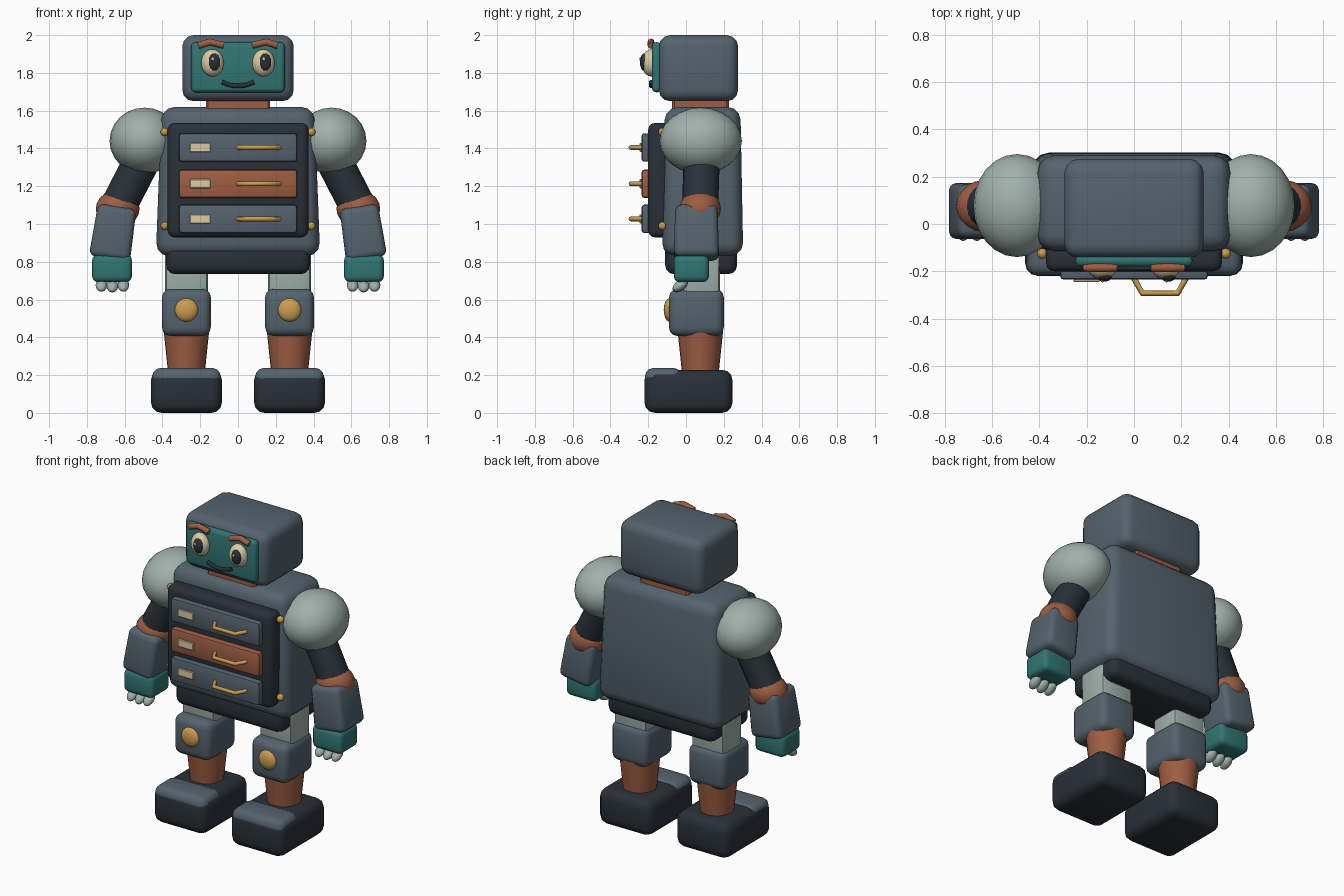
import bpy, bmesh, math
from mathutils import Matrix, Vector, Euler

if "Cube" in bpy.data.objects:
    bpy.data.objects.remove(bpy.data.objects["Cube"], do_unlink=True)


def material(name, rgb):
    m = bpy.data.materials.new(name)
    m.use_nodes = True
    m.diffuse_color = (*rgb, 1)
    bsdf = m.node_tree.nodes["Principled BSDF"]
    bsdf.inputs["Base Color"].default_value = (*rgb, 1)
    bsdf.inputs["Roughness"].default_value = 0.6
    return m


SLATE = material("slate", (0.09, 0.125, 0.155))
DARK = material("charcoal", (0.022, 0.03, 0.04))
PALE = material("pale grey", (0.35, 0.44, 0.41))
COPPER = material("copper", (0.34, 0.11, 0.055))
TEAL = material("teal", (0.03, 0.18, 0.17))
BRASS = material("brass", (0.6, 0.34, 0.08))
CREAM = material("cream", (0.72, 0.6, 0.37))


def finish(bm, name, mat, loc=(0, 0, 0), rot=(0, 0, 0), angle=35):
    me = bpy.data.meshes.new(name)
    bmesh.ops.recalc_face_normals(bm, faces=bm.faces)
    bm.to_mesh(me)
    bm.free()
    me.materials.append(mat)
    me.shade_smooth()
    me.set_sharp_from_angle(angle=math.radians(angle))
    ob = bpy.data.objects.new(name, me)
    ob.location, ob.rotation_euler = loc, rot
    bpy.context.collection.objects.link(ob)
    return ob


def box(name, mat, loc, size, bevel, top=1.0, rot=(0, 0, 0), segments=3):
    """Rounded box; top scales the upper face."""
    bm = bmesh.new()
    bmesh.ops.create_cube(bm, size=1, matrix=Matrix.Diagonal((*size, 1)))
    for v in bm.verts:
        if v.co.z > 0:
            v.co.x *= top
            v.co.y *= top
    bmesh.ops.bevel(bm, geom=bm.edges[:], offset=bevel, segments=segments,
                    profile=0.5, affect='EDGES')
    return finish(bm, name, mat, loc, rot)


def ball(name, mat, loc, radii, rot=(0, 0, 0), segs=24):
    bm = bmesh.new()
    bmesh.ops.create_uvsphere(bm, u_segments=segs, v_segments=segs // 2,
                              radius=1, matrix=Matrix.Diagonal((*radii, 1)))
    return finish(bm, name, mat, loc, rot)


def rod(name, mat, a, b, r1, r2, segs=20):
    """Cylinder or cone from a to b."""
    a, b = Vector(a), Vector(b)
    bm = bmesh.new()
    bmesh.ops.create_cone(bm, cap_ends=True, segments=segs, radius1=r1,
                          radius2=r2, depth=(b - a).length)
    rot = (b - a).to_track_quat('Z', 'Y').to_euler()
    return finish(bm, name, mat, (a + b) / 2, rot)


def tube(name, mat, points, radius):
    cu = bpy.data.curves.new(name, 'CURVE')
    cu.dimensions = '3D'
    cu.bevel_depth, cu.bevel_resolution = radius, 2
    cu.use_fill_caps = True
    sp = cu.splines.new('POLY')
    sp.points.add(len(points) - 1)
    for p, co in zip(sp.points, points):
        p.co = (*co, 1)
    cu.materials.append(mat)
    ob = bpy.data.objects.new(name, cu)
    bpy.context.collection.objects.link(ob)
    return ob


# Head and face
box("head", SLATE, (0, 0.066, 1.825), (0.59, 0.42, 0.35), 0.06)
box("face_plate", TEAL, (0, -0.155, 1.83), (0.495, 0.05, 0.265), 0.022)
box("neck", COPPER, (0, 0.077, 1.63), (0.34, 0.3, 0.12), 0.012, segments=1)
tube("mouth", DARK, [(0.085 * t, -0.185, 1.73 + 0.022 * t * t)
                     for t in (-1, -0.6, -0.2, 0.2, 0.6, 1)], 0.012)

# Torso, pelvis and chest of drawers
box("torso", SLATE, (0, 0.088, 1.225), (0.87, 0.43, 0.79), 0.07, top=0.93)
box("pelvis", DARK, (0, 0.08, 0.82), (0.76, 0.38, 0.17), 0.045)
box("drawer_frame", DARK, (0, -0.14, 1.232), (0.745, 0.12, 0.605), 0.035)
for i, z in enumerate((1.405, 1.213, 1.027)):
    box(f"drawer_{i}", COPPER if i == 1 else SLATE, (0, -0.2, z),
        (0.625, 0.07, 0.15), 0.014, segments=2)
    box(f"drawer_label_{i}", CREAM, (-0.2, -0.24, z), (0.11, 0.012, 0.048),
        0.003, segments=1)
    tube(f"drawer_handle_{i}", BRASS,
         [(0, -0.23, z), (0.035, -0.293, z), (0.185, -0.293, z),
          (0.22, -0.23, z)], 0.0125)

for side, s in (("left", 1), ("right", -1)):
    # Eye and brow
    ball(f"{side}_eye", CREAM, (s * 0.135, -0.185, 1.853), (0.06, 0.05, 0.072))
    ball(f"{side}_pupil", DARK, (s * 0.135 + 0.009, -0.222, 1.857),
         (0.032, 0.022, 0.046))
    ball(f"{side}_eye_glint", CREAM, (s * 0.135 + 0.002, -0.241, 1.873),
         (0.008, 0.006, 0.01), segs=12)
    tube(f"{side}_brow", COPPER, [(s * 0.075, -0.185, 1.946),
         (s * 0.15, -0.185, 1.964), (s * 0.21, -0.185, 1.944)], 0.018)

    # Torso bolts
    for level, z in (("upper", 1.487), ("lower", 0.99)):
        ball(f"{side}_{level}_bolt", BRASS, (s * 0.388, -0.125, z),
             (0.022, 0.022, 0.022), segs=16)

    # Arm
    ball(f"{side}_shoulder", PALE, (s * 0.495, 0.078, 1.44),
         (0.185, 0.218, 0.176))
    rod(f"{side}_upper_arm", DARK, (s * 0.47, 0.085, 1.41),
        (s * 0.63, 0.075, 1.1), 0.096, 0.096)
    ball(f"{side}_elbow", COPPER, (s * 0.637, 0.075, 1.08),
         (0.116, 0.11, 0.1), segs=20)
    box(f"{side}_forearm", SLATE, (s * 0.66, 0.055, 0.955),
        (0.22, 0.24, 0.28), 0.035, top=0.93, rot=(0, -s * 0.15, 0))
    box(f"{side}_hand", TEAL, (s * 0.667, 0.028, 0.765),
        (0.21, 0.185, 0.145), 0.03)
    for i in (-1, 0, 1):
        ball(f"{side}_finger_{i + 1}", PALE,
             (s * 0.665 + i * 0.058, -0.03, 0.676 - 0.004 * (i == 0)),
             (0.031, 0.026, 0.047), rot=(math.radians(-55), 0, 0), segs=16)

    # Leg
    x = s * 0.273
    box(f"{side}_thigh", PALE, (x, 0.08, 0.76), (0.228, 0.2, 0.36), 0.025,
        segments=2)
    box(f"{side}_knee_block", SLATE, (x, 0.055, 0.532), (0.258, 0.29, 0.25),
        0.045)
    ball(f"{side}_knee_disc", BRASS, (x, -0.088, 0.545), (0.062, 0.03, 0.062))
    rod(f"{side}_shin", COPPER, (x, 0.076, 0.18), (x, 0.076, 0.43),
        0.094, 0.12, segs=24)

    # Foot with toe cap
    box(f"{side}_foot", DARK, (x, 0.013, 0.114), (0.376, 0.466, 0.228), 0.055)
    box(f"{side}_toe_cap", SLATE, (x, -0.12, 0.19), (0.362, 0.195, 0.096),
        0.045)
